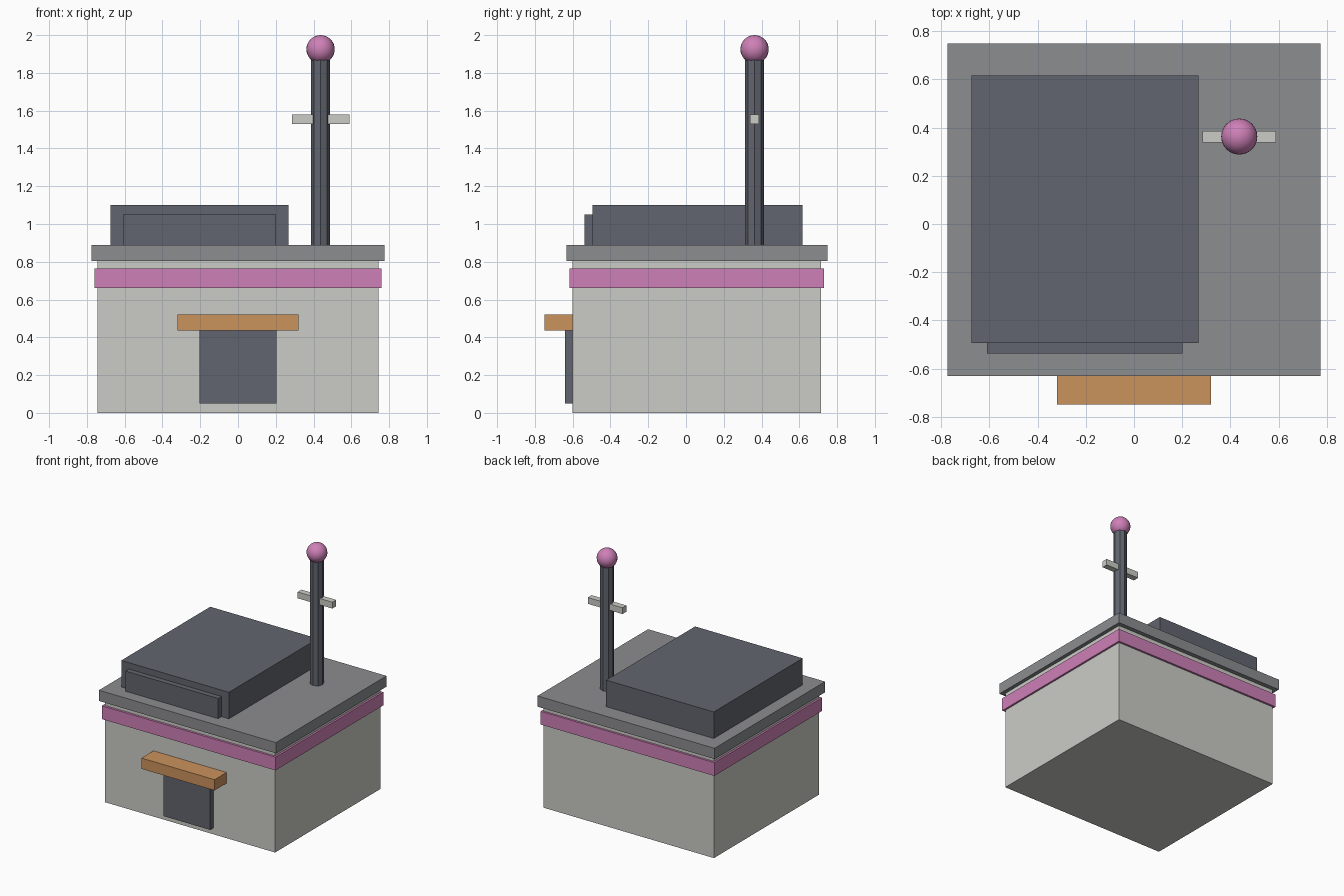
import bpy

default = bpy.data.objects.get("Cube")
if default:
    bpy.data.objects.remove(default, do_unlink=True)


def material(name, r, g, b):
    m = bpy.data.materials.new(name)
    m.use_nodes = True
    m.diffuse_color = (r, g, b, 1)
    m.node_tree.nodes["Principled BSDF"].inputs["Base Color"].default_value = (r, g, b, 1)
    return m


wall = material("pale grey wall", 0.60, 0.604, 0.565)
pink = material("pink trim", 0.617, 0.216, 0.474)
slate = material("dark slate", 0.12, 0.13, 0.157)
roof = material("mid grey roof", 0.262, 0.266, 0.279)
orange = material("orange awning", 0.597, 0.292, 0.109)


def finish(name, mat):
    ob = bpy.context.object
    ob.name = ob.data.name = name
    ob.data.materials.append(mat)
    return ob


def box(name, mat, x, y, z):
    """Box given by its (low, high) extent along each axis."""
    spans = (x, y, z)
    bpy.ops.mesh.primitive_cube_add(size=1, location=[(a + b) / 2 for a, b in spans])
    ob = finish(name, mat)
    ob.scale = [b - a for a, b in spans]
    bpy.ops.object.transform_apply(location=False, rotation=False, scale=True)
    return ob


# Building shell
box("building_body", wall, (-0.745, 0.745), (-0.60, 0.715), (0, 0.81))
box("trim_band", pink, (-0.76, 0.76), (-0.617, 0.731), (0.66, 0.765))
box("roof_slab", roof, (-0.775, 0.775), (-0.632, 0.75), (0.805, 0.89))

# Entrance
box("door", slate, (-0.205, 0.205), (-0.64, -0.59), (0.05, 0.44))
box("door_awning", orange, (-0.32, 0.32), (-0.75, -0.59), (0.435, 0.52))

# Rooftop unit with front panel
box("rooftop_unit", slate, (-0.675, 0.267), (-0.495, 0.617), (0.88, 1.10))
box("rooftop_unit_panel", slate, (-0.61, 0.202), (-0.537, -0.485), (0.88, 1.05))

# Mast with crossbar and ball
MAST_X, MAST_Y = 0.437, 0.363
bpy.ops.mesh.primitive_cylinder_add(vertices=8, radius=0.05, depth=1.02,
                                    location=(MAST_X, MAST_Y, 1.39))
finish("mast", slate)
box("mast_crossbar", wall, (MAST_X - 0.152, MAST_X + 0.152),
    (MAST_Y - 0.024, MAST_Y + 0.024), (1.53, 1.58))
bpy.ops.mesh.primitive_uv_sphere_add(segments=24, ring_count=16, radius=0.075,
                                     location=(MAST_X, MAST_Y, 1.925))
finish("mast_ball", pink)
bpy.ops.object.shade_smooth_by_angle()
